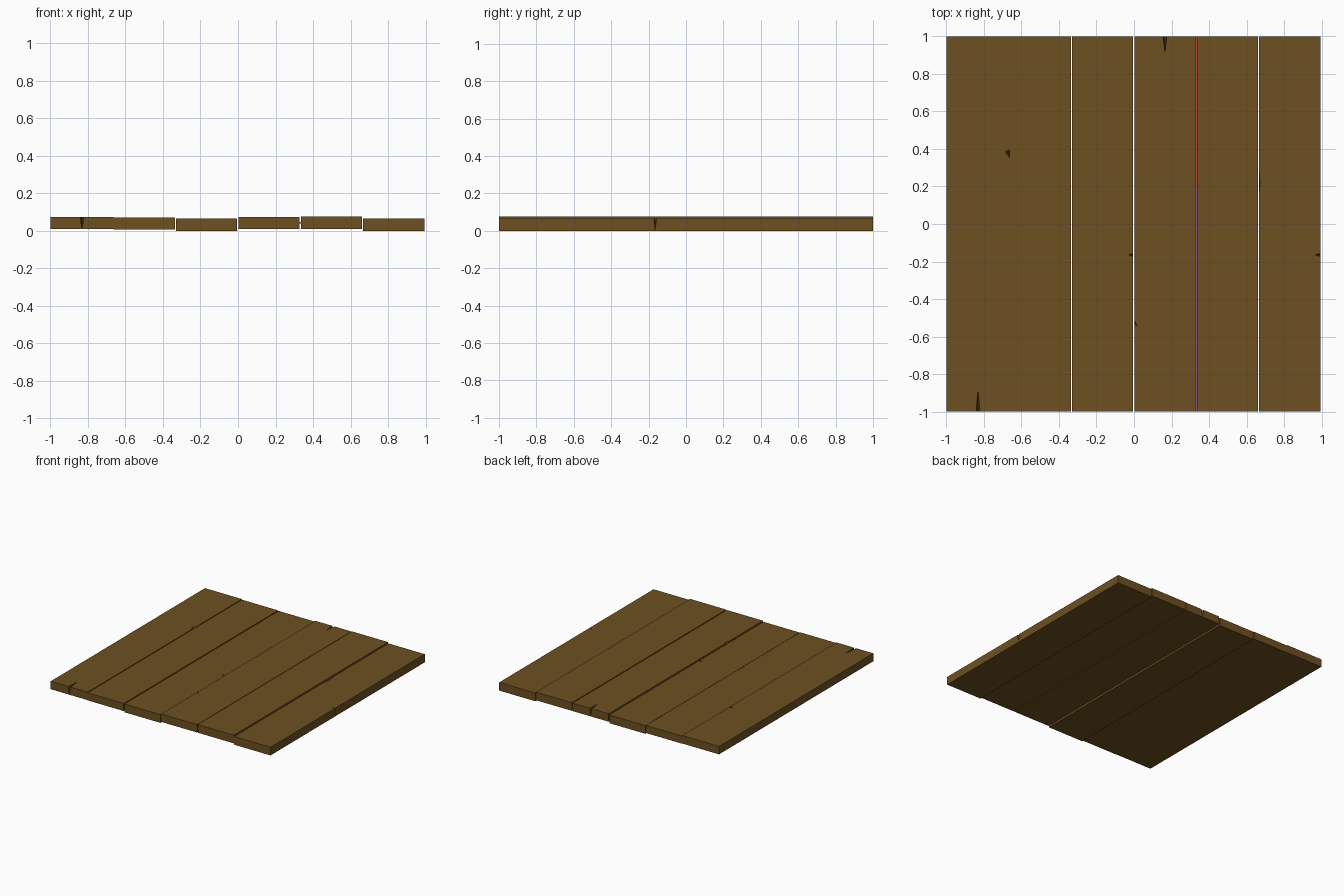
import bpy, bmesh

if "Cube" in bpy.data.objects:
    bpy.data.objects.remove(bpy.data.objects["Cube"])


def material(name, col):
    m = bpy.data.materials.new(name)
    m.diffuse_color = (*col, 1)
    m.use_nodes = True
    m.node_tree.nodes["Principled BSDF"].inputs["Base Color"].default_value = m.diffuse_color
    return m


wood = material("brown_wood", (0.155, 0.08, 0.0153))
red = material("red_seam", (0.45, 0.06, 0.03))
purple = material("purple_seam", (0.25, 0.08, 0.25))


def plank(name, x0, x1, z0, z1, chips=(), mat=wood, y0=-1.0, y1=1.0):
    """Board along y; each chip = (side, centre, width, depth, tip shift) is a V notch
    that is wide on the top and runs to a point at the bottom edge."""
    bm = bmesh.new()
    # counter-clockwise sides: start corner, direction, inward direction
    sides = {"front": ((x0, y0), (1, 0), (0, 1)), "right": ((x1, y0), (0, 1), (-1, 0)),
             "back": ((x1, y1), (-1, 0), (0, -1)), "left": ((x0, y1), (0, -1), (1, 0))}
    stations = []                                  # (bottom vert, [top verts])
    for side, (c, d, n) in sides.items():
        stations.append((bm.verts.new((*c, z0)), [bm.verts.new((*c, z1))]))
        for s, pos, w, depth, shift in chips:
            if s != side:
                continue
            p = (pos, c[1]) if d[0] else (c[0], pos)

            def at(along, inward, z):
                return bm.verts.new((p[0] + d[0] * along + n[0] * inward,
                                     p[1] + d[1] * along + n[1] * inward, z))
            stations.append((at(0, 0, z0), [at(-w / 2, 0, z1), at(shift, depth, z1),
                                            at(w / 2, 0, z1)]))
    for i, (b, t) in enumerate(stations):
        b2, t2 = stations[(i + 1) % len(stations)]
        bm.faces.new([b, b2, t2[0], t[-1]])
        for u, v in zip(t, t[1:]):
            bm.faces.new([b, v, u])
    bm.faces.new([v for _, t in stations for v in t])
    bm.faces.new([b for b, _ in reversed(stations)])
    bmesh.ops.recalc_face_normals(bm, faces=bm.faces[:])
    me = bpy.data.meshes.new(name)
    bm.to_mesh(me)
    bm.free()
    me.materials.append(mat)
    bpy.context.collection.objects.link(bpy.data.objects.new(name, me))


# six floor boards at slightly different heights
plank("plank_1", -1.0, -0.665, 0.01, 0.075,
      [("front", -0.832, 0.02, 0.12, 0), ("right", 0.375, 0.04, 0.02, 0.01)])
plank("plank_2", -0.664, -0.337, 0.008, 0.07)
plank("plank_3", -0.331, -0.004, 0.0, 0.067, [("right", -0.165, 0.015, 0.027, 0)])
plank("plank_4", 0.002, 0.329, 0.01, 0.075,
      [("back", 0.165, 0.02, 0.09, 0), ("left", -0.53, 0.035, 0.014, 0.01)])
plank("plank_5", 0.335, 0.662, 0.01, 0.077)
plank("plank_6", 0.666, 0.995, 0.0, 0.067,
      [("right", -0.165, 0.015, 0.03, 0), ("left", 0.22, 0.16, 0.006, 0)])

# thin coloured seam in the gap between boards 4 and 5
plank("seam_back", 0.329, 0.335, 0.038, 0.046, (), red, 0.2, 1.0)
plank("seam_front", 0.329, 0.335, 0.038, 0.046, (), purple, -1.0, 0.2)
